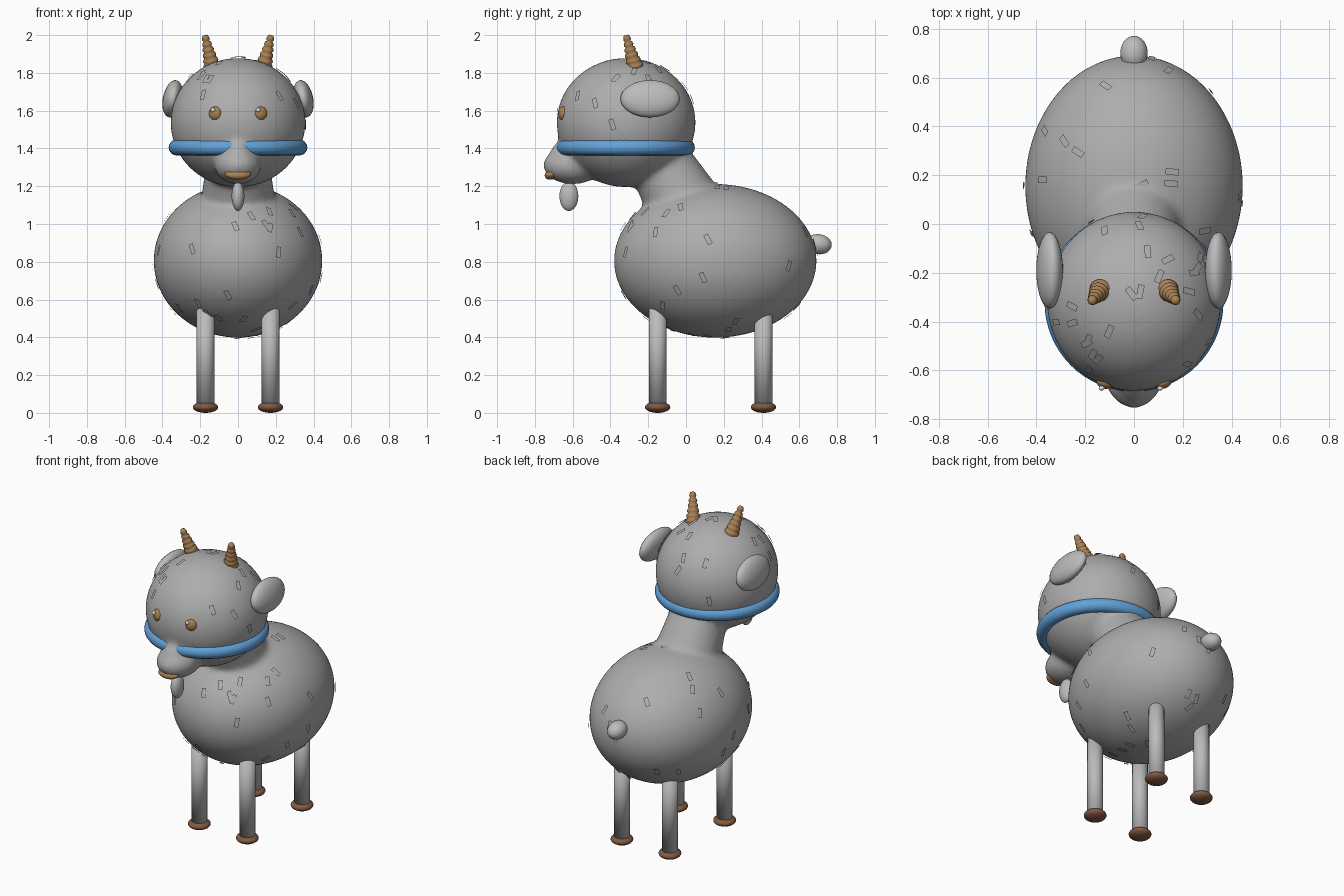
import bpy, bmesh, math, random
from mathutils import Vector, Matrix

if "Cube" in bpy.data.objects:
    bpy.data.objects.remove(bpy.data.objects["Cube"])
random.seed(4)


def material(name, rgb):
    m = bpy.data.materials.new(name)
    m.use_nodes = True
    m.diffuse_color = (*rgb, 1)
    m.node_tree.nodes["Principled BSDF"].inputs["Base Color"].default_value = (*rgb, 1)
    return m


WOOL = material("grey wool", (0.42, 0.42, 0.42))
SKIN = material("light grey", (0.5, 0.5, 0.5))
BLUE = material("band blue", (0.12, 0.36, 0.7))
GOLD = material("horn tan", (0.4, 0.22, 0.09))
BROWN = material("hoof brown", (0.22, 0.1, 0.05))
WHITE = material("eye glint", (0.8, 0.8, 0.8))


def add(name, bm, mat, smooth=True):
    me = bpy.data.meshes.new(name)
    bm.to_mesh(me)
    bm.free()
    for p in me.polygons:
        p.use_smooth = smooth
    me.materials.append(mat)
    ob = bpy.data.objects.new(name, me)
    bpy.context.collection.objects.link(ob)
    return ob


def ball(bm, loc, radii, rot=None, seg=32):
    m = Matrix.Translation(loc) @ (rot or Matrix()) @ Matrix.Diagonal((*radii, 1))
    bmesh.ops.create_uvsphere(bm, u_segments=seg, v_segments=seg // 2, radius=1, matrix=m)


def ellipsoid(name, loc, radii, mat, rot=None, seg=32):
    bm = bmesh.new()
    ball(bm, loc, radii, rot, seg)
    return add(name, bm, mat)


def tube(bm, start, end, r1, r2):
    a, b = Vector(start), Vector(end)
    q = (b - a).to_track_quat('Z', 'Y').to_matrix().to_4x4()
    bmesh.ops.create_cone(bm, cap_ends=True, segments=32, radius1=r1, radius2=r2,
                          depth=(b - a).length, matrix=Matrix.Translation((a + b) / 2) @ q)


def lathe(name, profile, base, tip, mat, seg=20):
    bm = bmesh.new()
    a, b = Vector(base), Vector(tip)
    m = Matrix.Translation(a) @ (b - a).to_track_quat('Z', 'Y').to_matrix().to_4x4()
    verts = [bm.verts.new(m @ Vector((r, 0, z))) for r, z in profile]
    edges = [bm.edges.new(e) for e in zip(verts, verts[1:])]
    bmesh.ops.spin(bm, geom=verts + edges, cent=a, axis=(b - a).normalized(),
                   angle=math.tau, steps=seg)
    bmesh.ops.remove_doubles(bm, verts=bm.verts, dist=0.0005)
    bmesh.ops.recalc_face_normals(bm, faces=bm.faces)
    return add(name, bm, mat)


# Body, neck, head and snout fused into one soft skin
BODY = (Vector((0, 0.155, 0.805)), Vector((0.447, 0.537, 0.407)))
HEAD = (Vector((0, -0.317, 1.537)), Vector((0.357, 0.368, 0.342)))
bm = bmesh.new()
ball(bm, *BODY, seg=64)
ball(bm, *HEAD, seg=64)
tube(bm, (0, 0.04, 1.02), (0, -0.16, 1.36), 0.21, 0.165)
ball(bm, (0, -0.6, 1.31), (0.125, 0.157, 0.1))
ball(bm, (0, -0.6, 1.365), (0.085, 0.125, 0.085))
body = add("body_and_head", bm, WOOL)
remesh = body.modifiers.new("fuse", 'REMESH')
remesh.mode = 'VOXEL'
remesh.voxel_size = 0.016
remesh.use_smooth_shade = True
soften = body.modifiers.new("soften", 'SMOOTH')
soften.factor = 0.5
soften.iterations = 12

# Small wool flecks lying just over the surface
for part, (centre, radii), count in (("body", BODY, 48), ("head", HEAD, 28)):
    bm = bmesh.new()
    while count:
        d = Vector([random.gauss(0, 1) for _ in range(3)]).normalized()
        p = centre + d * radii
        under_head = part == "body" and d.z > 0.7 and p.y < 0.15
        if under_head or (part == "head" and (d.z < -0.2 or d.y < -0.8)):
            continue
        n = Vector([d[i] / radii[i] for i in range(3)]).normalized()
        q = n.to_track_quat('Z', 'Y').to_matrix().to_4x4()
        m = (Matrix.Translation(p + n * 0.007) @ q
             @ Matrix.Rotation(random.uniform(-0.5, 0.5), 4, 'Z')
             @ Matrix.Diagonal((0.026, 0.058, 1, 1)))
        bmesh.ops.create_grid(bm, x_segments=1, y_segments=1, size=0.5, matrix=m)
        count -= 1
    add(part + "_wool_flecks", bm, WOOL, False)

# Headband
bpy.ops.mesh.primitive_torus_add(location=(0, -0.32, 1.405), major_radius=0.325,
                                 minor_radius=0.042, major_segments=64, minor_segments=16)
band = bpy.context.object
band.name = "headband"
band.data.materials.append(BLUE)
bpy.ops.object.shade_smooth()

# Ridged horn profile, as radius and height
rings = 6
horn = [(0.044, -0.03)]
for i in range(rings):
    r, z = 0.046 - 0.005 * i, 0.03 * i
    horn += [(r - 0.006, z), (r, z + 0.012), (r - 0.003, z + 0.024)]
horn += [(0.015, 0.183), (0, 0.188)]

# Paired parts
for side, s in (("left", 1), ("right", -1)):
    lathe(side + "_horn", horn, (s * 0.135, -0.268, 1.825), (s * 0.175, -0.318, 2.0), GOLD)
    ellipsoid(side + "_ear", (s * 0.346, -0.19, 1.663), (0.052, 0.157, 0.1), SKIN,
              Matrix.Rotation(s * -0.2, 4, 'Y'))
    ellipsoid(side + "_eye", (s * 0.12, -0.65, 1.585), (0.035, 0.025, 0.037), GOLD,
              Matrix.Rotation(s * 0.3, 4, 'Z'), 20)
    ellipsoid(side + "_eye_glint", (s * 0.12 - 0.013, -0.673, 1.604), (0.012, 0.01, 0.012),
              WHITE, seg=12)
    for end, y in (("front", -0.15), ("back", 0.41)):
        bm = bmesh.new()
        tube(bm, (s * 0.172, y, 0.03), (s * 0.172, y, 0.6), 0.047, 0.047)
        leg = add(f"{end}_{side}_leg", bm, SKIN)
        ellipsoid(f"{end}_{side}_hoof", (s * 0.172, y, 0.03), (0.067, 0.067, 0.03), BROWN)

# Mouth, beard and tail
ellipsoid("mouth", (0, -0.708, 1.265), (0.07, 0.042, 0.028), GOLD, Matrix.Rotation(0.4, 4, 'X'))
ellipsoid("beard", (0, -0.62, 1.147), (0.034, 0.05, 0.078), SKIN)
ellipsoid("tail", (0, 0.702, 0.893), (0.056, 0.07, 0.053), SKIN, Matrix.Rotation(-0.15, 4, 'X'))
